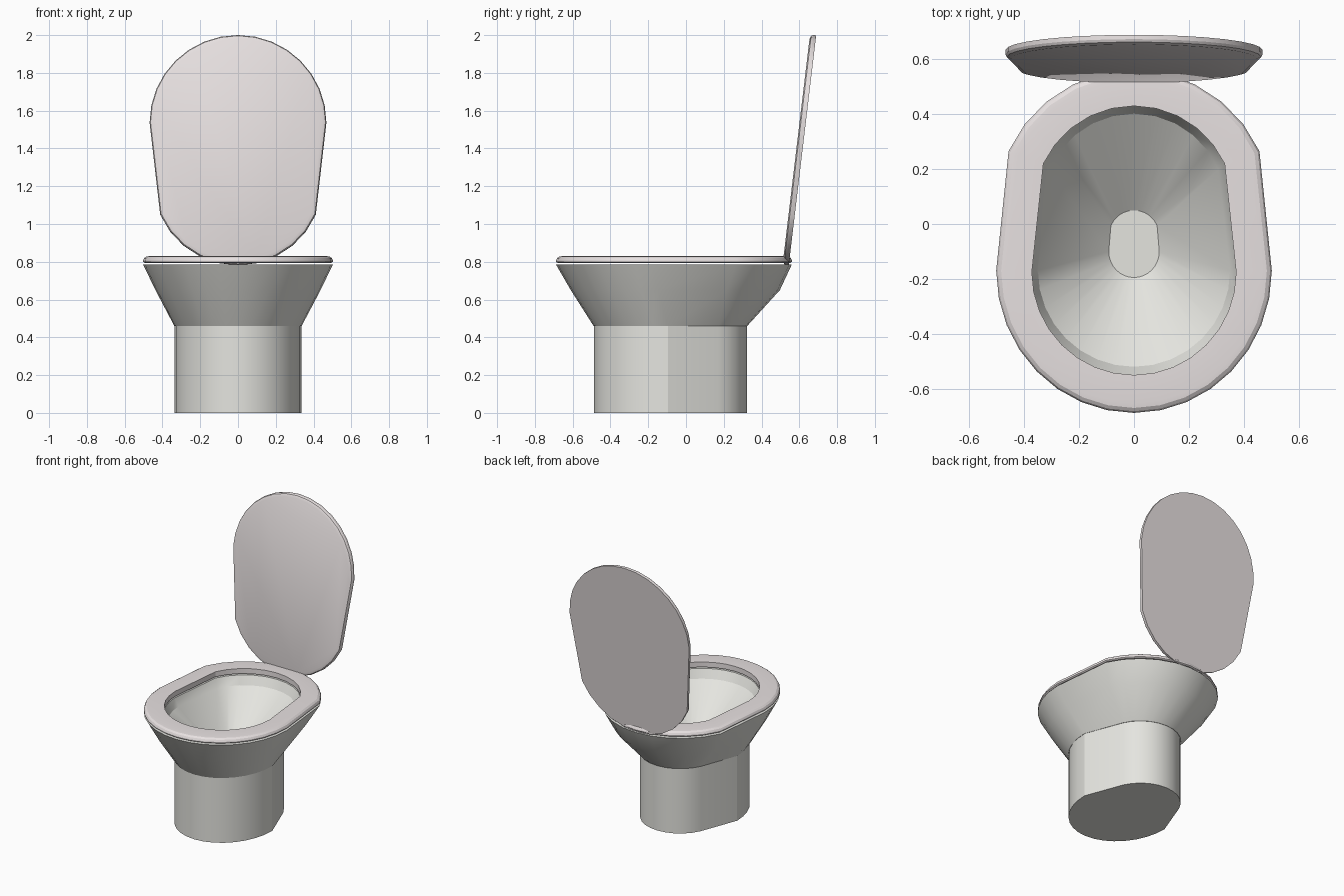
import bpy, bmesh, math
from mathutils import Vector

if "Cube" in bpy.data.objects:
    bpy.data.objects.remove(bpy.data.objects["Cube"])


# Egg outline: round front (centre fy), straight tapering sides, and a back that is
# a circular arc through the side corners (bx, by) and the rearmost point
def egg(rx, front, fy, bx, by, back, n=16, m=10):
    pts = []
    for i in range(n + 1):
        a = math.pi + math.pi * i / n
        pts.append((rx * math.cos(a), fy + (fy - front) * math.sin(a)))
    cy = (by + back) / 2 - bx * bx / (2 * (back - by))
    r = back - cy
    a0 = math.atan2(by - cy, bx)
    for i in range(m + 1):
        a = a0 + (math.pi - 2 * a0) * i / m
        pts.append((r * math.cos(a), cy + r * math.sin(a)))
    return pts


def inset(p, d):
    return (p[0] - d, p[1] + d, p[2], p[3] - d, p[4] - d * 0.4, p[5] - d)


# Skin a list of (egg parameters, height) rings; closed joins last ring to first
def loft(name, rings, mat, closed=False, place=lambda x, y, z: (x, y, z)):
    bm = bmesh.new()
    vr = [[bm.verts.new(place(x, y, z)) for x, y in egg(*p)] for p, z in rings]
    pairs = list(zip(vr, vr[1:]))
    if closed:
        pairs.append((vr[-1], vr[0]))
    else:
        bm.faces.new(vr[0])
        bm.faces.new(vr[-1])
    for a, b in pairs:
        for i in range(len(a)):
            j = (i + 1) % len(a)
            bm.faces.new((a[i], a[j], b[j], b[i]))
    bmesh.ops.recalc_face_normals(bm, faces=bm.faces)
    me = bpy.data.meshes.new(name)
    bm.to_mesh(me)
    bm.free()
    ob = bpy.data.objects.new(name, me)
    bpy.context.collection.objects.link(ob)
    me.materials.append(mat)
    bpy.ops.object.select_all(action='DESELECT')
    ob.select_set(True)
    bpy.context.view_layer.objects.active = ob
    bpy.ops.object.shade_smooth_by_angle(angle=math.radians(25))
    return ob


def material(name, col):
    m = bpy.data.materials.new(name)
    m.diffuse_color = (*col, 1)
    m.use_nodes = True
    m.node_tree.nodes["Principled BSDF"].inputs["Base Color"].default_value = m.diffuse_color
    return m


ceramic = material("ceramic", (0.78, 0.78, 0.74))
plastic = material("seat_plastic", (0.80, 0.75, 0.75))

# Pedestal and hollow bowl in one skin: up the outside, over the rim, down inside
base = (0.335, -0.487, -0.095, 0.235, 0.17, 0.322)
rim = (0.502, -0.688, -0.17, 0.457, 0.265, 0.56)
mid = (0.437, -0.61, -0.15, 0.385, 0.215, 0.497)
hole = (0.372, -0.55, -0.175, 0.33, 0.22, 0.43)
mouth = (0.35, -0.52, -0.17, 0.307, 0.20, 0.402)
drain = (0.092, -0.195, -0.10, 0.084, -0.005, 0.05)
loft("bowl", [(base, 0), (base, 0.46), (inset(base, -0.002), 0.46), (mid, 0.65),
              (rim, 0.785), (hole, 0.785), (mouth, 0.725), (drain, 0.48)], ceramic)

# Seat ring with rounded outer edge
seat = [(inset(rim, d), z) for d, z in
        ((0.008, 0.794), (0.0, 0.80), (0.0, 0.808), (0.006, 0.82), (0.018, 0.828), (0.035, 0.83))]
loft("seat", seat + [(hole, 0.83), (hole, 0.794)], plastic, closed=True)

# Raised lid: flat back, rounded front edge, leaning back from the hinge
tilt = math.radians(6.8)
up = Vector((0, math.sin(tilt), math.cos(tilt)))
out = Vector((0, -math.cos(tilt), math.sin(tilt)))
hinge = Vector((0, 0.544, 0.781))
lid = (0.468, -1.226, -0.76, 0.412, -0.27, 0.0)
loft("lid", [(lid, 0), (lid, 0.016), (inset(lid, 0.005), 0.026), (inset(lid, 0.022), 0.033)],
     plastic, place=lambda x, y, z: hinge + Vector((x, 0, 0)) - up * y + out * z)
